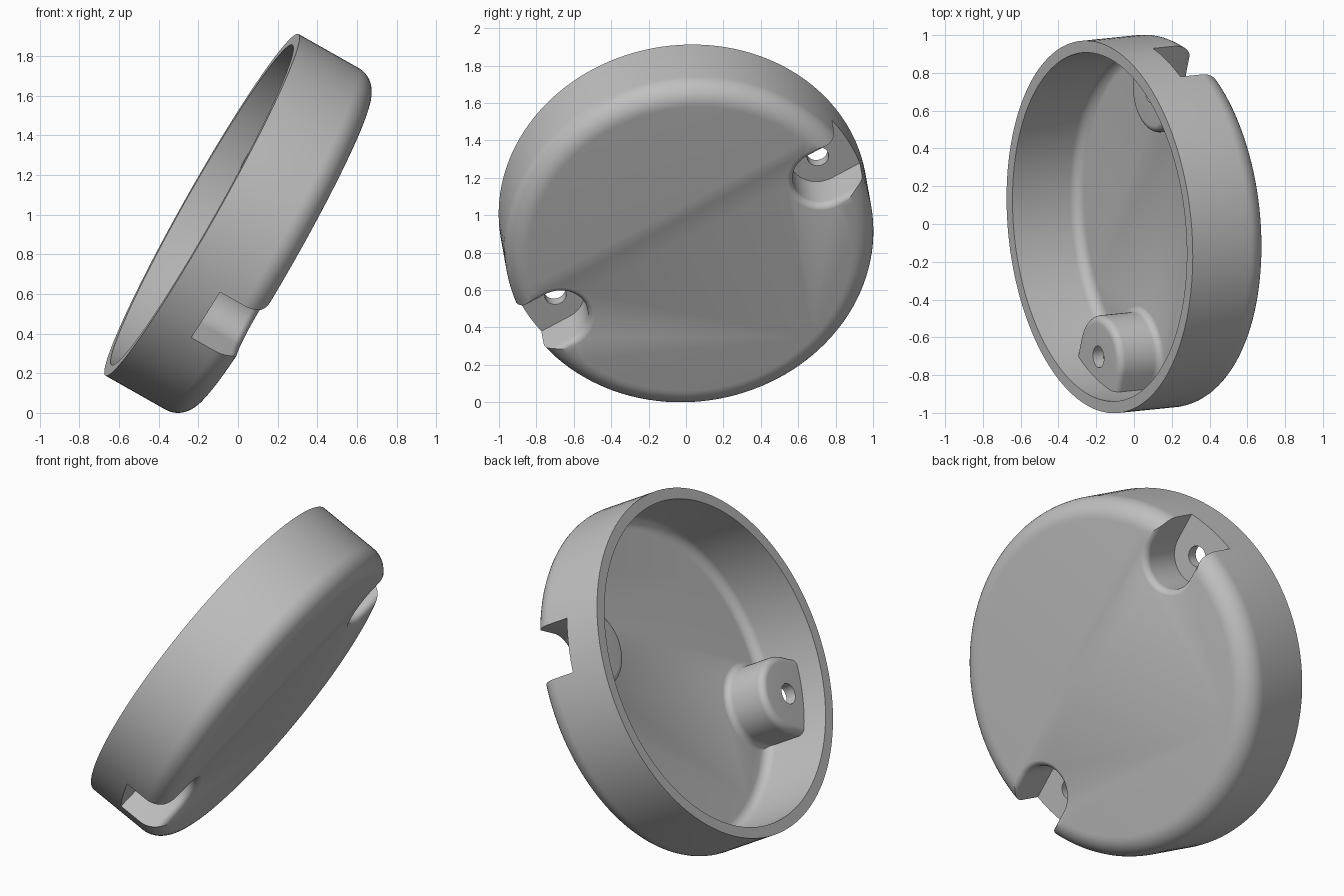
import bpy
import bmesh
import math
from mathutils import Matrix, Vector

cube = bpy.data.objects.get("Cube")
if cube:
    bpy.data.objects.remove(cube, do_unlink=True)

# Main sizes: local z runs from the open rim (0) to the closed base (DEPTH)
RADIUS, DEPTH, WALL, ROUND = 0.99, 0.47, 0.063, 0.12
LUG_AT, LUG_R, SEAT, HOLE_R = 0.805, 0.155, 0.215, 0.058
SOFT = 0.04


def arc(steps=8):
    return [math.pi / 2 * i / steps for i in range(steps + 1)]


def loft(name, rings):
    """Closed solid through a stack of equal rings."""
    bm = bmesh.new()
    loops = [[bm.verts.new(p) for p in ring] for ring in rings]
    for low, high in zip(loops, loops[1:]):
        for i in range(len(low)):
            j = (i + 1) % len(low)
            bm.faces.new((low[i], low[j], high[j], high[i]))
    bm.faces.new(loops[0][::-1])
    bm.faces.new(loops[-1])
    bmesh.ops.recalc_face_normals(bm, faces=bm.faces[:])
    mesh = bpy.data.meshes.new(name)
    bm.to_mesh(mesh)
    bm.free()
    obj = bpy.data.objects.new(name, mesh)
    bpy.context.collection.objects.link(obj)
    return obj


def circle(r, z, x=0, n=128):
    turn = 2 * math.pi / n
    return [(x + r * math.cos(turn * i), r * math.sin(turn * i), z) for i in range(n)]


def slot(r, z, side, n=32):
    """U-shaped outline around a lug centre, running out past the wall."""
    pts = [(1.3, r), (1.3, -r)]
    pts += [(LUG_AT - r * math.sin(math.pi * i / n), -r * math.cos(math.pi * i / n))
            for i in range(n + 1)]
    return [(side * x, side * y, z) for x, y in pts]


def drum(name, r, start, end, fillet):
    rings = [circle(r, start)]
    rings += [circle(r - fillet + fillet * math.cos(t), end - fillet + fillet * math.sin(t))
              for t in arc(10)]
    return loft(name, rings)


def flare(r, z, side):
    """Rings that widen softly up to a surface at height z."""
    return [slot(r + SOFT * (1 - math.cos(t)), z - SOFT + SOFT * math.sin(t) + 0.001, side)
            for t in arc()]


def cut(target, cutter):
    mod = target.modifiers.new("cut", 'BOOLEAN')
    mod.operation = 'DIFFERENCE'
    mod.solver = 'EXACT'
    mod.object = cutter
    bpy.context.view_layer.update()
    graph = bpy.context.evaluated_depsgraph_get()
    mesh = bpy.data.meshes.new_from_object(target.evaluated_get(graph))
    target.modifiers.clear()
    target.data = mesh
    bpy.data.objects.remove(cutter, do_unlink=True)


# Outer shell and inner cavity
cover = drum("round_cover", RADIUS, 0, DEPTH, ROUND)
floor = DEPTH - WALL
cavity = drum("cavity", RADIUS - WALL, -0.1, floor, ROUND - WALL)

# Bosses stand inside the cavity, behind each pocket
boss_r, boss_top = LUG_R + WALL, SEAT - WALL
for side in (1, -1):
    top = [slot(boss_r - SOFT + SOFT * math.sin(t), boss_top + SOFT - SOFT * math.cos(t), side)
           for t in arc()]
    foot = flare(boss_r, floor, side)
    cut(cavity, loft("boss", top + foot + [slot(boss_r + SOFT, floor + 0.1, side)]))
cut(cover, cavity)

# Outside pockets and screw holes
for side in (1, -1):
    rings = [slot(LUG_R, SEAT, side)] + flare(LUG_R, DEPTH, side)
    cut(cover, loft("pocket", rings + [slot(LUG_R + SOFT, DEPTH + 0.1, side)]))
    x = side * LUG_AT
    cut(cover, loft("screw_hole", [circle(HOLE_R, z, x, 32) for z in (0.05, 0.3)]))

# Tilt the cover, then centre it and rest it on the ground
axis = Vector((0.867, 0.088, -0.49)).normalized()
u = Vector((0.172, 0.871, 0.46))
u = (u - axis * u.dot(axis)).normalized()
v = axis.cross(u)
cover.data.transform(Matrix((u, v, axis)).transposed().to_4x4())
lo = [min(p.co[k] for p in cover.data.vertices) for k in range(3)]
hi = [max(p.co[k] for p in cover.data.vertices) for k in range(3)]
cover.data.transform(Matrix.Translation((-(lo[0] + hi[0]) / 2, -(lo[1] + hi[1]) / 2, -lo[2])))

# Single grey material
grey = bpy.data.materials.new("plain_grey")
grey.use_nodes = True
colour = (0.53, 0.53, 0.53, 1)
grey.diffuse_color = colour
grey.node_tree.nodes["Principled BSDF"].inputs["Base Color"].default_value = colour
cover.data.materials.clear()
cover.data.materials.append(grey)

bpy.ops.object.select_all(action='DESELECT')
cover.select_set(True)
bpy.context.view_layer.objects.active = cover
bpy.ops.object.shade_smooth_by_angle(angle=math.radians(30))
